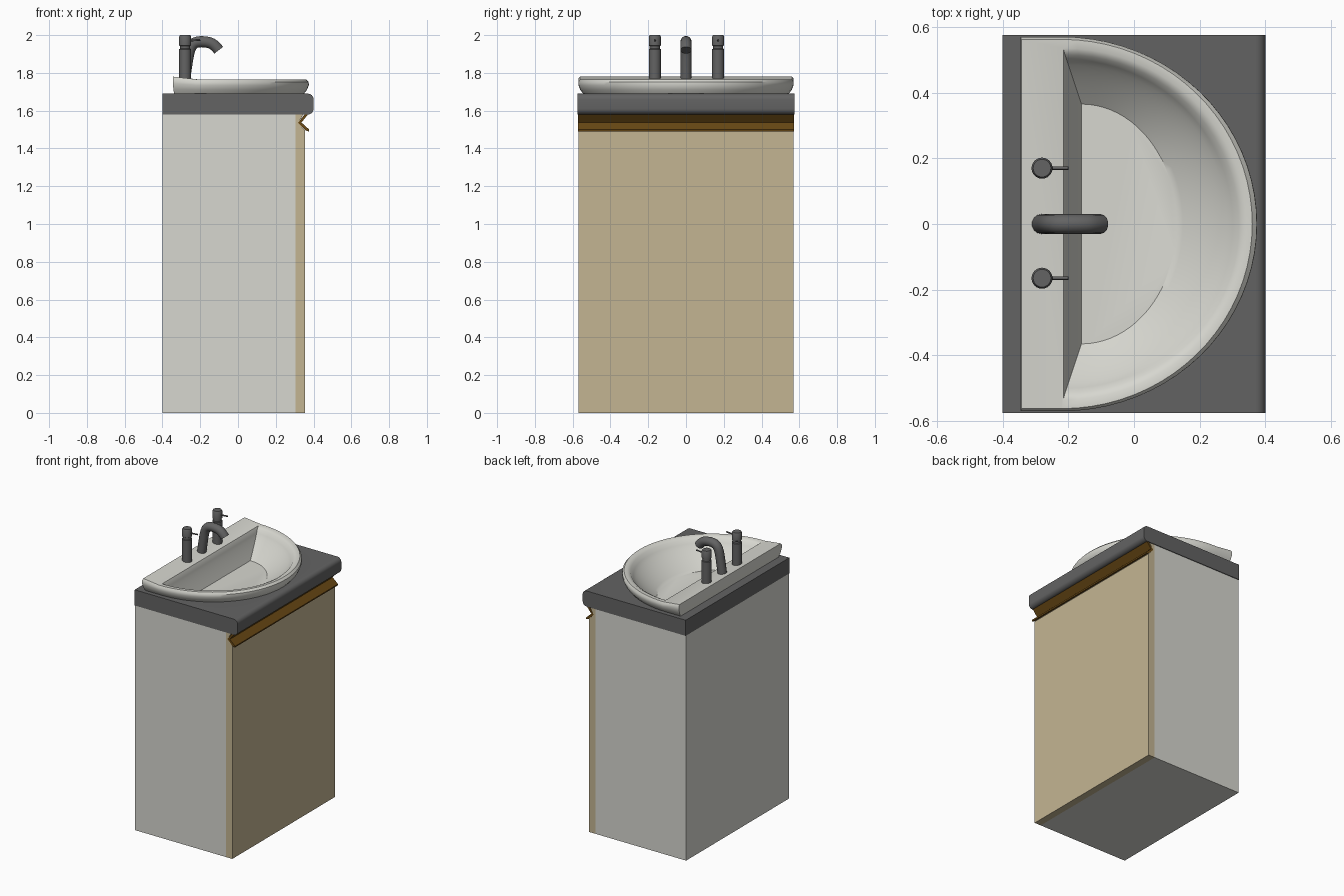
import bpy, bmesh, math

if "Cube" in bpy.data.objects:
    bpy.data.objects.remove(bpy.data.objects["Cube"])


def material(name, rgb):
    m = bpy.data.materials.new(name)
    m.diffuse_color = (*rgb, 1)
    m.use_nodes = True
    m.node_tree.nodes["Principled BSDF"].inputs["Base Color"].default_value = m.diffuse_color
    return m


WHITE = material("white_ceramic", (0.68, 0.68, 0.63))
TAN = material("tan_wood", (0.55, 0.46, 0.29))
GREY = material("dark_grey", (0.125, 0.125, 0.125))
BROWN = material("brown_handle", (0.14, 0.065, 0.007))


def finish(name, bm, mat, smooth=True):
    bmesh.ops.recalc_face_normals(bm, faces=bm.faces)
    me = bpy.data.meshes.new(name)
    bm.to_mesh(me)
    bm.free()
    ob = bpy.data.objects.new(name, me)
    bpy.context.collection.objects.link(ob)
    me.materials.append(mat)
    bpy.ops.object.select_all(action='DESELECT')
    ob.select_set(True)
    bpy.context.view_layer.objects.active = ob
    if smooth:
        bpy.ops.object.shade_smooth_by_angle(angle=math.radians(35))
    return ob


def extrude(name, points, offset, mat, smooth=False):
    """Extrude a closed polygon of 3D points along an offset."""
    bm = bmesh.new()
    a = [bm.verts.new(p) for p in points]
    b = [bm.verts.new([p[i] + offset[i] for i in range(3)]) for p in points]
    bm.faces.new(a)
    bm.faces.new(b[::-1])
    for i in range(len(a)):
        j = (i + 1) % len(a)
        bm.faces.new((a[i], a[j], b[j], b[i]))
    return finish(name, bm, mat, smooth)


def side_profile(name, xz, half, mat, smooth=False):
    return extrude(name, [(x, -half, z) for x, z in xz], (0, 2 * half, 0), mat, smooth)


def lathe(name, profile, x, y, mat, n=24):
    bm = bmesh.new()
    rings = [[bm.verts.new((x + r * math.cos(2 * math.pi * i / n),
                            y + r * math.sin(2 * math.pi * i / n), z))
              for i in range(n)] for r, z in profile]
    for a, b in zip(rings, rings[1:]):
        for i in range(n):
            j = (i + 1) % n
            bm.faces.new((a[i], a[j], b[j], b[i]))
    bm.faces.new(rings[0])
    bm.faces.new(rings[-1])
    return finish(name, bm, mat)


def tube(name, path, radius, mat, kind='POLY'):
    cu = bpy.data.curves.new(name, 'CURVE')
    cu.dimensions = '3D'
    cu.bevel_depth = radius
    cu.bevel_resolution = 5
    cu.use_fill_caps = True
    cu.resolution_u = 8
    sp = cu.splines.new(kind)
    sp.points.add(len(path) - 1)
    for pt, co in zip(sp.points, path):
        pt.co = (*co, 1)
    if kind == 'NURBS':
        sp.use_endpoint_u = True
        sp.order_u = 3
    ob = bpy.data.objects.new(name, cu)
    bpy.context.collection.objects.link(ob)
    cu.materials.append(mat)
    bpy.ops.object.select_all(action='DESELECT')
    ob.select_set(True)
    bpy.context.view_layer.objects.active = ob
    bpy.ops.object.convert(target='MESH')
    bpy.ops.object.shade_smooth_by_angle(angle=math.radians(40))


def arc(cx, a, b, z, n=40):
    """Half ellipse bulging towards +x."""
    ts = [math.pi * (i / n - 0.5) for i in range(n + 1)]
    return [(cx + a * math.cos(t), b * math.sin(t), z) for t in ts]


# Cabinet body and door with a finger notch
side_profile("cabinet_body", [(-0.4, 0), (0.305, 0), (0.305, 1.58), (-0.4, 1.58)], 0.57, WHITE)
side_profile("cabinet_door", [(0.305, 0), (0.355, 0), (0.355, 1.495), (0.32, 1.535),
                              (0.345, 1.58), (0.305, 1.58)], 0.57, TAN)

# Folded grip strip along the top of the door
side_profile("door_grip", [(0.375, 1.49), (0.358, 1.495), (0.318, 1.535), (0.352, 1.58),
                           (0.37, 1.58), (0.336, 1.537), (0.377, 1.50)], 0.571, BROWN)

# Countertop with rounded front edge and an opening for the basin
r = 0.03
edge = [(-0.4, 1.58)]
for cz, start in ((1.58 + r, -90), (1.69 - r, 0)):
    for k in range(7):
        t = math.radians(start + 15 * k)
        edge.append((0.4 - r + r * math.cos(t), cz + r * math.sin(t)))
edge.append((-0.4, 1.69))
counter = side_profile("countertop", edge, 0.575, GREY)
cutter = extrude("opening_cutter", arc(-0.235, 0.56, 0.525, 1.5), (0, 0, 0.4), GREY)
cutter.hide_render = True
mod = counter.modifiers.new("opening", 'BOOLEAN')
mod.operation = 'DIFFERENCE'
mod.solver = 'EXACT'
mod.object = cutter
bpy.context.view_layer.objects.active = counter
bpy.ops.object.modifier_apply(modifier="opening")
bpy.data.objects.remove(cutter)
bpy.ops.object.select_all(action='DESELECT')
counter.select_set(True)
bpy.ops.object.shade_smooth_by_angle(angle=math.radians(35))

# Basin: outer rings carry the back deck corners, inner rings form the bowl
bm = bmesh.new()
outer = []
for a, b, z, bx, bz in ((0.565, 0.54, 1.685, -0.338, 1.685), (0.585, 0.56, 1.71, -0.342, 1.715),
                        (0.595, 0.57, 1.735, -0.345, 1.745), (0.594, 0.57, 1.752, -0.345, 1.77),
                        (0.58, 0.562, 1.766, -0.343, 1.78)):
    pts = arc(-0.22, a, b, z) + [(bx, b, bz), (bx, -b, bz)]
    outer.append([bm.verts.new(p) for p in pts])
inner = [[bm.verts.new(p) for p in arc(-0.215, 0.557, 0.535, 1.766)]]
steps = 10
for k in range(steps + 1):
    s = k / steps
    inner.append([bm.verts.new(p) for p in
                  arc(-0.21 + 0.05 * s, 0.53 - 0.24 * s, 0.515 - 0.15 * s,
                      1.755 - 0.155 * s ** 0.8)])
for a, b in zip(outer, outer[1:]):
    for i in range(len(a)):
        j = (i + 1) % len(a)
        bm.faces.new((a[i], a[j], b[j], b[i]))
o, q = outer[-1], inner[0]
for i in range(len(q) - 1):
    bm.faces.new((o[i], o[i + 1], q[i + 1], q[i]))
bm.faces.new((o[-3], o[-2], o[-1], o[0], q[0], q[-1]))      # back deck
for a, b in zip(inner, inner[1:]):
    for i in range(len(a)):
        j = (i + 1) % len(a)                                # wraps to the back wall
        bm.faces.new((a[i], a[j], b[j], b[i]))
bm.faces.new(inner[-1])                                     # bowl floor
finish("basin", bm, WHITE)

# Two taps with levers
for side, y in (("left", -0.165), ("right", 0.17)):
    lathe(side + "_tap", [(0.032, 1.765), (0.032, 1.925), (0.027, 1.928), (0.027, 1.942),
                          (0.032, 1.945), (0.032, 1.992), (0.027, 2.0)], -0.28, y, GREY)
    tube(side + "_tap_lever", [(-0.27, y, 1.97), (-0.2, y, 1.975)], 0.005, GREY)

# Curved spout
tube("spout", [(-0.283, 0, 1.76), (-0.272, 0, 1.84), (-0.255, 0, 1.935), (-0.225, 0, 1.965),
               (-0.165, 0, 1.965), (-0.125, 0, 1.95), (-0.102, 0, 1.92)], 0.03, GREY, 'NURBS')
